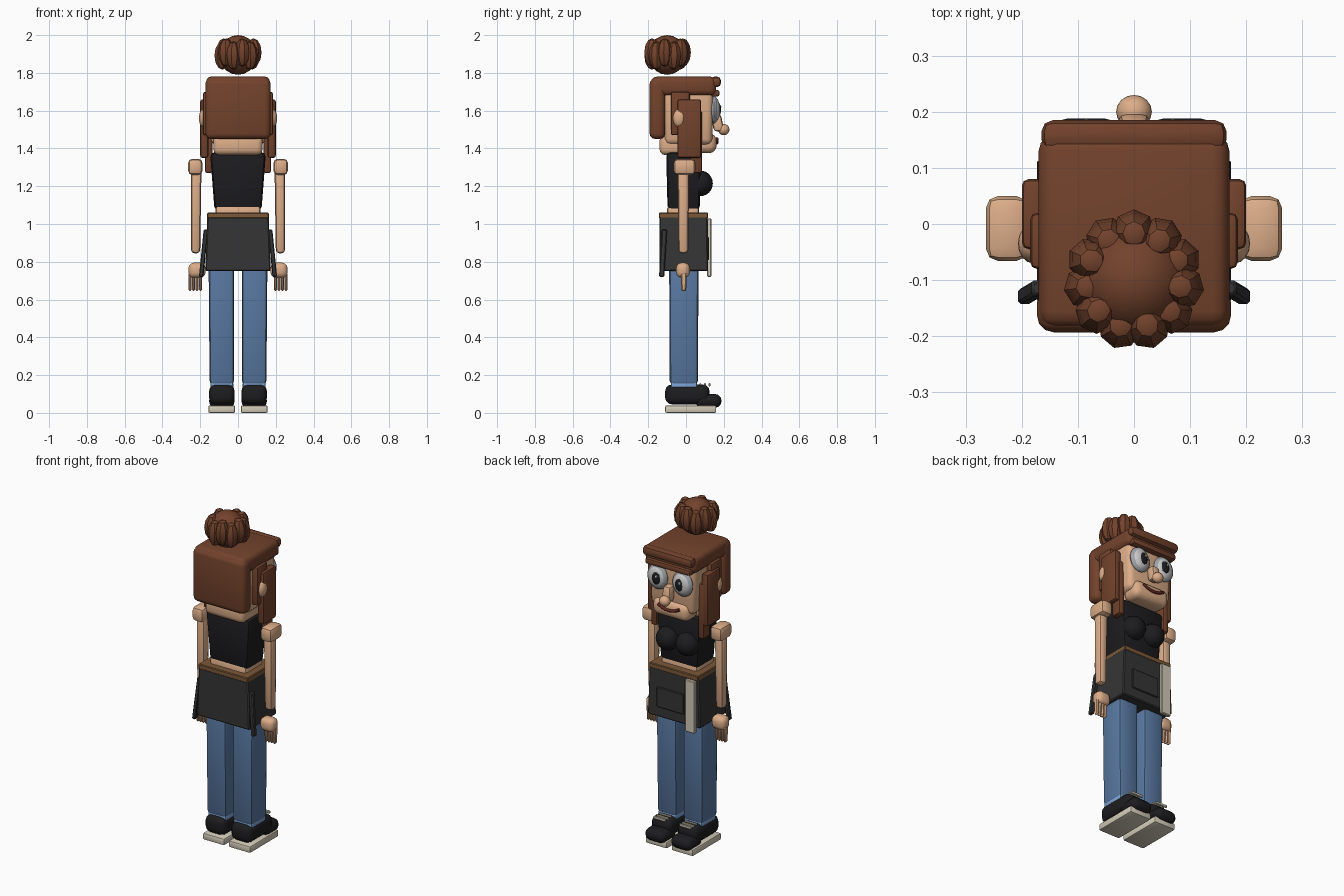
import bpy, bmesh, math
from mathutils import Vector, Matrix

if "Cube" in bpy.data.objects:
    bpy.data.objects.remove(bpy.data.objects["Cube"])

COL = dict(hair=(0.17, 0.055, 0.025, 1), skin=(0.72, 0.42, 0.25, 1), black=(0.012, 0.012, 0.014, 1),
           grey=(0.035, 0.035, 0.035, 1), denim=(0.10, 0.19, 0.36, 1), cuff=(0.2, 0.36, 0.65, 1),
           cream=(0.65, 0.6, 0.48, 1), belt=(0.2, 0.1, 0.04, 1), white=(0.8, 0.8, 0.8, 1),
           ring=(0.35, 0.37, 0.4, 1), mouth=(0.12, 0.02, 0.015, 1))
MATS = {}
for key, c in COL.items():
    MATS[key] = bpy.data.materials.new(key)
    MATS[key].diffuse_color = c


def finish(name, bm, col, smooth=True):
    bmesh.ops.recalc_face_normals(bm, faces=bm.faces)
    me = bpy.data.meshes.new(name)
    bm.to_mesh(me)
    bm.free()
    ob = bpy.data.objects.new(name, me)
    bpy.context.collection.objects.link(ob)
    me.materials.append(MATS[col])
    if smooth:
        bpy.ops.object.select_all(action='DESELECT')
        ob.select_set(True)
        bpy.context.view_layer.objects.active = ob
        bpy.ops.object.shade_smooth_by_angle(angle=math.radians(35))
    return ob


def box(name, x, y, z, col, bevel=0.0, seg=2, taper=(1, 1), shift=(0, 0), rot=None):
    """Box from ranges; taper scales and shift moves the bottom face."""
    c = Vector(((x[0] + x[1]) / 2, (y[0] + y[1]) / 2, (z[0] + z[1]) / 2))
    bm = bmesh.new()
    bmesh.ops.create_cube(bm, size=1)
    for v in bm.verts:
        low = v.co.z < 0
        v.co.x *= x[1] - x[0]
        v.co.y *= y[1] - y[0]
        v.co.z *= z[1] - z[0]
        if low:
            v.co.x = v.co.x * taper[0] + shift[0]
            v.co.y = v.co.y * taper[1] + shift[1]
    if bevel:
        bmesh.ops.bevel(bm, geom=bm.edges[:], offset=bevel, segments=seg, profile=0.5, affect='EDGES')
    if rot:
        bmesh.ops.rotate(bm, verts=bm.verts, matrix=Matrix.Rotation(rot[1], 3, rot[0]))
    bmesh.ops.translate(bm, verts=bm.verts, vec=c)
    return finish(name, bm, col)


def ball(name, c, r, col, u=16, v=10, rot=0.0, smooth=True):
    bm = bmesh.new()
    bmesh.ops.create_uvsphere(bm, u_segments=u, v_segments=v, radius=1)
    bmesh.ops.scale(bm, verts=bm.verts, vec=r)
    bmesh.ops.rotate(bm, verts=bm.verts, matrix=Matrix.Rotation(rot, 3, 'Z'))
    bmesh.ops.translate(bm, verts=bm.verts, vec=c)
    return finish(name, bm, col, smooth)


def tube(name, pts, r, col):
    cu = bpy.data.curves.new(name, 'CURVE')
    cu.dimensions = '3D'
    cu.bevel_depth = r
    cu.bevel_resolution = 2
    cu.use_fill_caps = True
    sp = cu.splines.new('POLY')
    sp.points.add(len(pts) - 1)
    for p, q in zip(sp.points, pts):
        p.co = (*q, 1)
    cu.materials.append(MATS[col])
    ob = bpy.data.objects.new(name, cu)
    bpy.context.collection.objects.link(ob)


def span(s, a, b):
    return (a, b) if s > 0 else (-b, -a)


# Hair bun
ball("bun_core", (0, -0.1, 1.895), (0.1, 0.1, 0.105), 'hair')
for i in range(11):
    a = math.pi / 2 + i * math.tau / 11
    ball("bun_lobe", (0.083 * math.cos(a), -0.1 + 0.083 * math.sin(a), 1.9 + 0.008 * (-1) ** i),
         (0.043, 0.04, 0.075), 'hair', 8, 6, a)

# Hair cap, back and fringe
box("hair_cap", (-0.17, 0.17), (-0.185, 0.16), (1.68, 1.78), 'hair', 0.03, 3)
box("hair_back", (-0.173, 0.173), (-0.193, -0.11), (1.45, 1.77), 'hair', 0.03, 3)
box("fringe_roll", (-0.165, 0.165), (0.13, 0.185), (1.725, 1.78), 'hair', 0.02)
box("fringe_lower", (-0.15, 0.15), (0.13, 0.178), (1.675, 1.71), 'hair', 0.012)

# Head
box("head", (-0.155, 0.155), (-0.12, 0.145), (1.42, 1.73), 'skin', 0.03, 3, (0.92, 0.95))
box("nape", (-0.13, 0.13), (-0.14, 0.05), (1.365, 1.47), 'skin', 0.03, 3)
box("jaw", (-0.12, 0.12), (0.04, 0.162), (1.375, 1.48), 'skin', 0.04, 4)
ball("nose_tip", (0, 0.2, 1.5), (0.032, 0.03, 0.03), 'skin')
box("nose_bridge", (-0.024, 0.024), (0.13, 0.185), (1.49, 1.58), 'skin', 0.015, 2, (1.2, 1), (0, 0.018))
tube("smile", [(0.07 * t, 0.163, 1.43 + 0.022 * t * t) for t in [i / 5 for i in range(-5, 6)]], 0.009, 'mouth')

# Features on both sides
for s in (1, -1):
    side = "right" if s > 0 else "left"
    ball(side + "_eye_rim", (s * 0.083, 0.148, 1.605), (0.066, 0.026, 0.074), 'ring', 20, 12)
    ball(side + "_eye_white", (s * 0.083, 0.154, 1.605), (0.056, 0.026, 0.064), 'white', 20, 12)
    ball(side + "_pupil", (s * 0.077, 0.171, 1.605), (0.029, 0.014, 0.038), 'black')
    ball(side + "_glint", (s * 0.077 - 0.008, 0.182, 1.62), (0.007, 0.005, 0.009), 'white', 8, 6)
    ball(side + "_ear", (s * 0.18, -0.035, 1.56), (0.027, 0.035, 0.05), 'skin')
    # Locks of hair
    box(side + "_upper_lock", span(s, 0.14, 0.185), (-0.08, 0.02), (1.47, 1.7), 'hair', 0.012)
    box(side + "_side_lock", span(s, 0.157, 0.2), (-0.045, 0.08), (1.35, 1.66), 'hair', 0.012)
    box(side + "_front_lock", span(s, 0.135, 0.175), (0.02, 0.085), (1.27, 1.6), 'hair', 0.012)
    # Arm
    box(side + "_shoulder", span(s, 0.188, 0.264), (-0.066, 0.05), (1.26, 1.345), 'skin', 0.022)
    box(side + "_arm", span(s, 0.193, 0.25), (-0.045, 0.017), (0.845, 1.32), 'skin', 0.018, 2,
        (0.85, 0.85), (s * 0.003, 0))
    box(side + "_palm", span(s, 0.172, 0.262), (-0.052, 0.02), (0.715, 0.795), 'skin', 0.028, 3)
    for i in range(4):
        x = 0.19 + i * 0.0185
        box(side + "_finger", span(s, x, x + 0.0165), (-0.028, 0.004), (0.645, 0.74), 'skin', 0.006, 1,
            (0.9, 0.8), (0, 0.0))
    # Chest
    ball(side + "_bust", (s * 0.066, 0.075, 1.215), (0.067, 0.067, 0.068), 'black', 20, 12)
    # Trouser leg
    box(side + "_trouser_leg", span(s, 0.022, 0.157), (-0.09, 0.067), (0.15, 0.95), 'denim', 0.02, 2,
        (0.96, 0.95), (-s * 0.004, 0))
    box(side + "_cuff", span(s, 0.025, 0.145), (-0.08, 0.058), (0.12, 0.165), 'cuff', 0.01)
    # Shoe
    box(side + "_sole", span(s, 0.015, 0.157), (-0.11, 0.16), (0, 0.04), 'cream', 0.008)
    box(side + "_shoe_upper", span(s, 0.018, 0.153), (-0.11, 0.125), (0.045, 0.15), 'black', 0.035, 3)
    box(side + "_shoe_toe", span(s, 0.018, 0.153), (0.05, 0.188), (0.027, 0.1), 'black', 0.034, 3)
    for i in range(3):
        y = 0.07 + i * 0.025
        box(side + "_lace", span(s, 0.045, 0.125), (y, y + 0.01), (0.14, 0.157), 'cream', 0.003, 1)
    # Pocket flap at the hip
    box(side + "_hip_flap", span(s, 0.158, 0.182), (-0.128, -0.1), (0.72, 0.97), 'grey', 0.005, 1,
        (1, 1), (s * 0.025, -0.015))

# Torso
box("vest", (-0.148, 0.148), (-0.105, 0.08), (1.07, 1.38), 'black', 0.025, 2, (0.84, 0.92))
box("vest_collar", (-0.12, 0.12), (-0.1, -0.01), (1.34, 1.44), 'black', 0.015)
box("waist", (-0.12, 0.12), (-0.1, 0.07), (1.0, 1.1), 'skin', 0.02)

# Apron skirt, pocket and towel
box("belt", (-0.163, 0.163), (-0.143, 0.117), (1.03, 1.06), 'belt', 0.004, 1)
box("apron", (-0.162, 0.162), (-0.14, 0.115), (0.75, 1.055), 'grey', 0.006, 1, (1.07, 1.01))
box("apron_pocket", (-0.07, 0.11), (0.1, 0.123), (0.81, 0.93), 'grey', 0.004, 1)
box("towel", (-0.15, -0.085), (0.112, 0.134), (0.72, 1.03), 'cream', 0.004, 1)

for m in bpy.data.materials:
    if m.users and not m.is_grease_pencil:
        m.use_nodes = True
        m.node_tree.nodes["Principled BSDF"].inputs["Base Color"].default_value = m.diffuse_color
